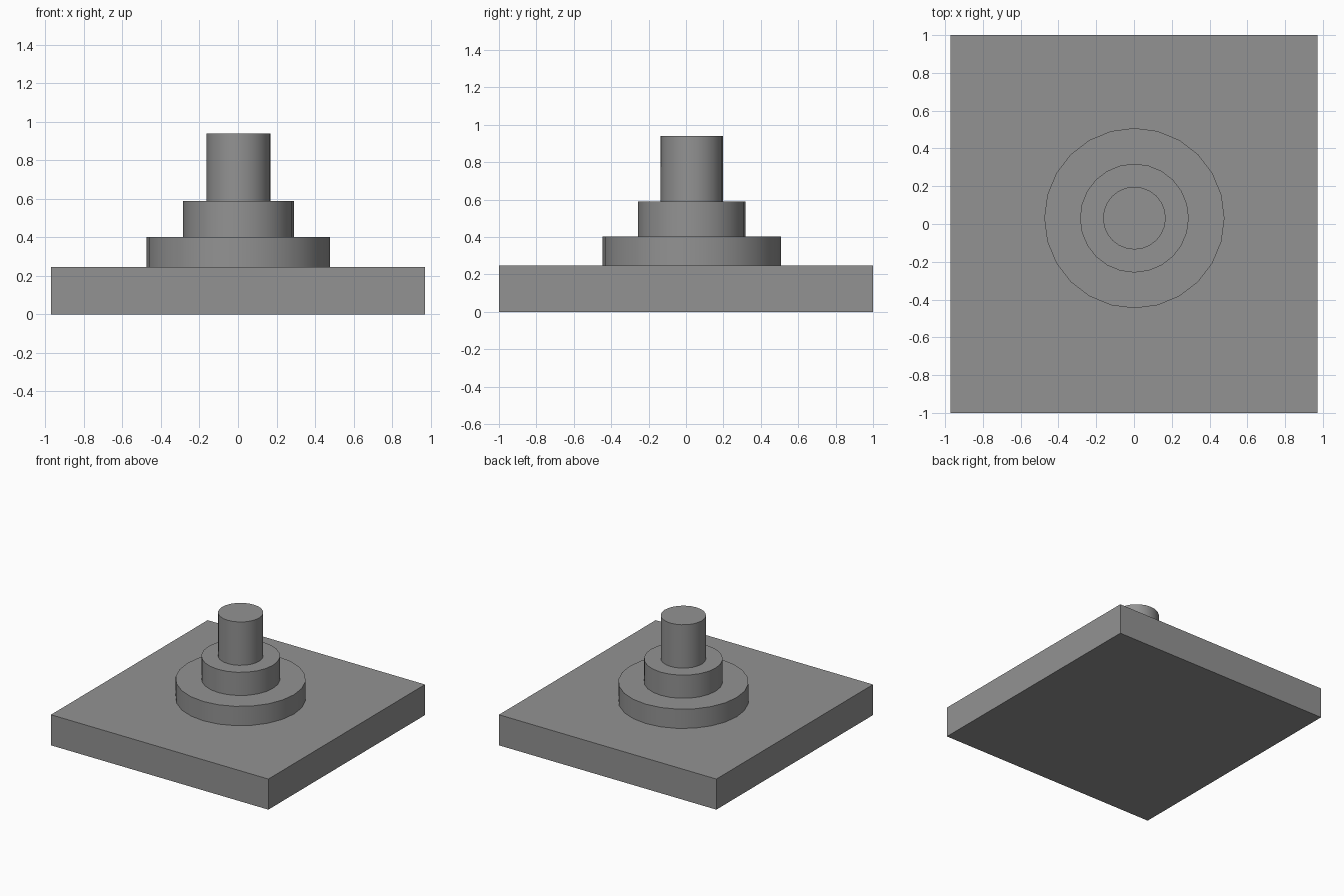
import bpy
import math

if "Cube" in bpy.data.objects:
    bpy.data.objects.remove(bpy.data.objects["Cube"])

AXIS = (0.002, 0.031)  # the stepped post sits slightly behind the plate centre

dark_grey = bpy.data.materials.new("dark_grey")
dark_grey.diffuse_color = (0.29, 0.29, 0.29, 1)
dark_grey.use_nodes = True
dark_grey.node_tree.nodes["Principled BSDF"].inputs["Base Color"].default_value = dark_grey.diffuse_color


def box(name, size, z0, z1):
    bpy.ops.mesh.primitive_cube_add(size=1, location=(0, 0, (z0 + z1) / 2))
    ob = bpy.context.object
    ob.name = name
    ob.scale = (size[0], size[1], z1 - z0)
    bpy.ops.object.transform_apply(location=False, rotation=False, scale=True)
    ob.data.materials.append(dark_grey)


def disc(name, radius, z0, z1, sides=24):
    bpy.ops.mesh.primitive_cylinder_add(
        vertices=sides, radius=radius, depth=z1 - z0,
        location=(*AXIS, (z0 + z1) / 2))
    ob = bpy.context.object
    ob.name = name
    bpy.ops.object.shade_smooth_by_angle(angle=math.radians(30))
    ob.data.materials.append(dark_grey)


# Rectangular base plate
box("base_plate", (1.943, 2.0), 0.0, 0.247)

# Stepped round post
disc("lower_collar", 0.477, 0.247, 0.403)
disc("upper_collar", 0.288, 0.403, 0.59)
disc("post", 0.166, 0.59, 0.94)
